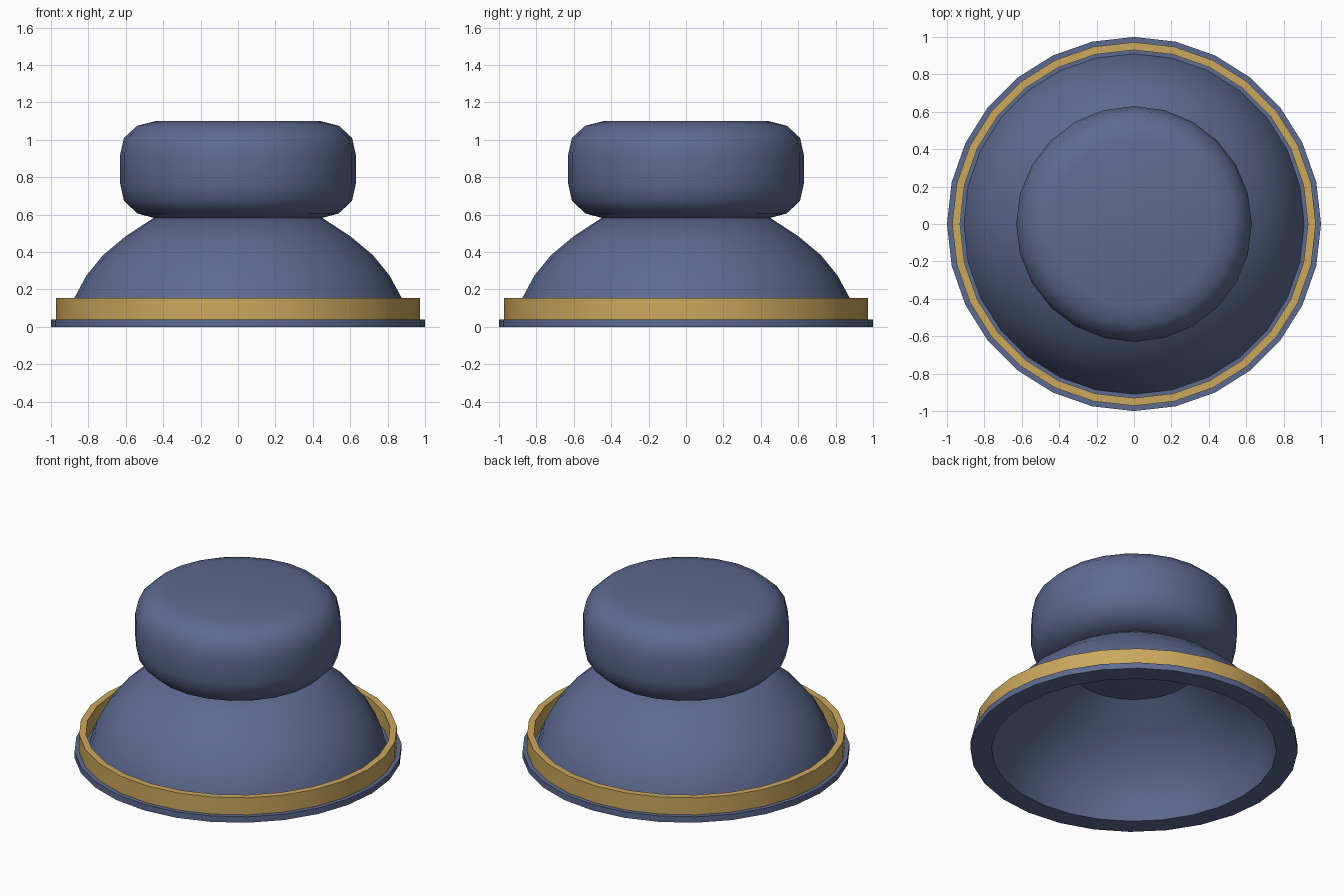
import bpy
from math import cos, sin, pi, radians

if "Cube" in bpy.data.objects:
    bpy.data.objects.remove(bpy.data.objects["Cube"])


def material(name, rgb):
    m = bpy.data.materials.new(name)
    m.diffuse_color = (*rgb, 1)
    m.use_nodes = True
    m.node_tree.nodes["Principled BSDF"].inputs["Base Color"].default_value = m.diffuse_color
    return m


def lathe(name, profile, sides, mat, closed=False, angle=40):
    """Revolve (radius, z) points about z; open profiles get flat end caps."""
    n = len(profile)
    verts = [(r * cos(2 * pi * s / sides), r * sin(2 * pi * s / sides), z)
             for s in range(sides) for r, z in profile]
    faces = []
    for s in range(sides):
        a, b = s * n, (s + 1) % sides * n
        for i in range(n if closed else n - 1):
            j = (i + 1) % n
            faces.append((a + i, b + i, b + j, a + j))
    if not closed:
        faces.append([s * n for s in reversed(range(sides))])
        faces.append([s * n + n - 1 for s in range(sides)])
    me = bpy.data.meshes.new(name)
    me.from_pydata(verts, [], faces)
    me.materials.append(mat)
    ob = bpy.data.objects.new(name, me)
    bpy.context.collection.objects.link(ob)
    bpy.ops.object.select_all(action='DESELECT')
    ob.select_set(True)
    bpy.context.view_layer.objects.active = ob
    bpy.ops.object.shade_smooth_by_angle(angle=radians(angle))
    return ob


blue = material("slate_blue", (0.11, 0.145, 0.28))
gold = material("gold", (0.60, 0.39, 0.11))

# Hollow dome with a thin flange, open underneath
lathe("dome_cup", [
    (0.87, 0), (1.0, 0), (1.0, 0.04), (0.91, 0.04),
    (0.875, 0.155), (0.81, 0.275), (0.72, 0.385), (0.60, 0.485), (0.45, 0.583),
    (0.38, 0.575), (0.56, 0.455), (0.68, 0.355), (0.77, 0.25), (0.835, 0.13)],
    28, blue, closed=True)

# Raised band standing on the flange
lathe("gold_band", [(0.93, 0.04), (0.972, 0.04), (0.972, 0.155), (0.93, 0.155)],
      28, gold, closed=True)

# Rounded knob, closing the top of the dome
lathe("top_knob", [
    (0.44, 0.58), (0.54, 0.607), (0.61, 0.675), (0.63, 0.765),
    (0.63, 0.92), (0.61, 1.01), (0.54, 1.075), (0.44, 1.10)],
    24, blue)
